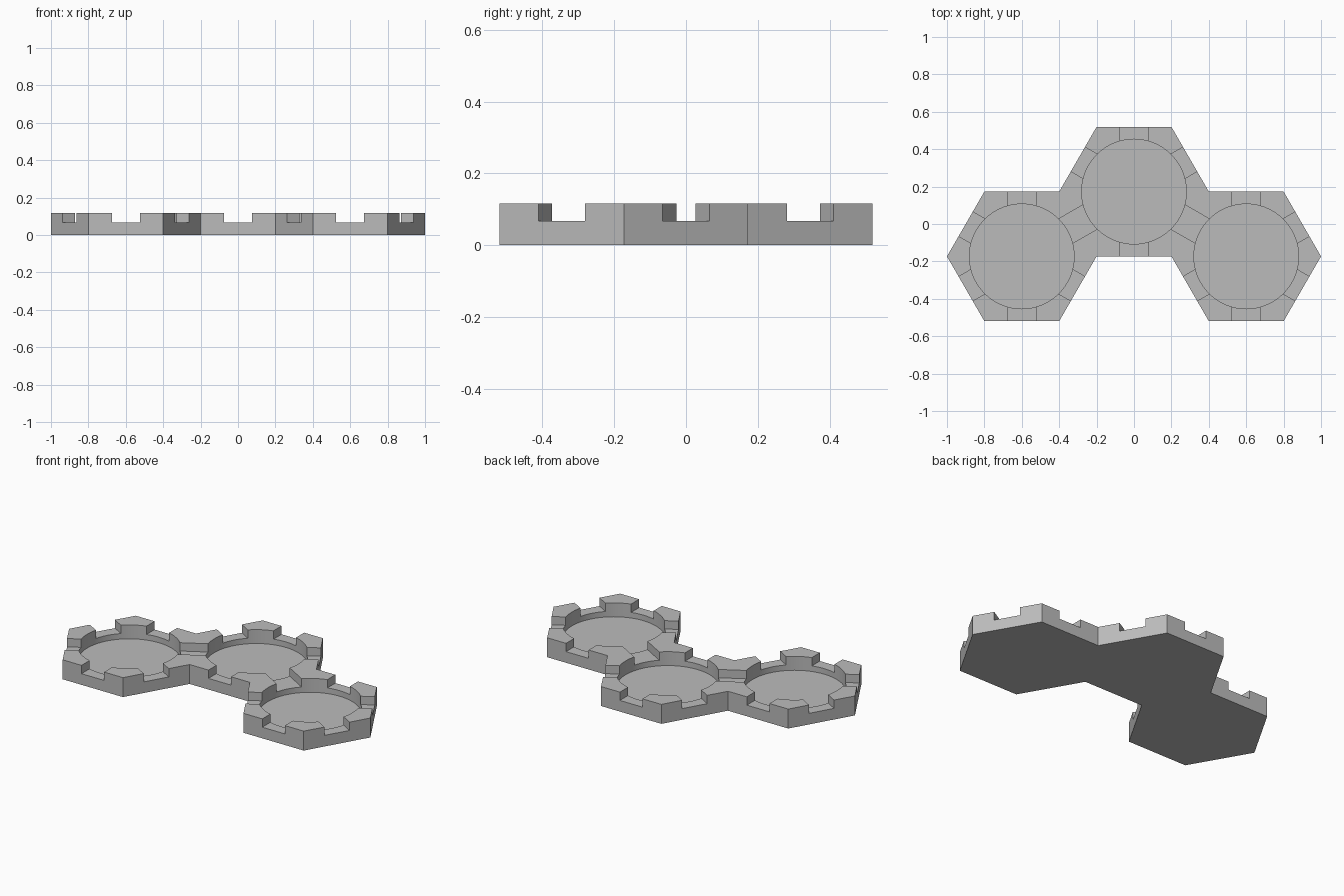
import bpy, bmesh, math
from mathutils import Vector

cube = bpy.data.objects.get("Cube")
if cube:
    bpy.data.objects.remove(cube, do_unlink=True)

R = 0.4                            # corner radius of a hexagon tile
APOTHEM = R * math.sqrt(3) / 2
HEIGHT, NOTCH_Z, WELL_Z = 0.1167, 0.0667, 0.0333
WELL_R, NOTCH_W = 0.28, 0.15
LEFT = Vector((0.6, -APOTHEM / 2, 0))
MIDDLE = Vector((0, APOTHEM / 2, 0))
RIGHT = Vector((-0.6, -APOTHEM / 2, 0))
TILES = (LEFT, MIDDLE, RIGHT)

grey = bpy.data.materials.new("grey")
grey.use_nodes = True
colour = (0.5, 0.5, 0.5, 1)
grey.diffuse_color = colour
grey.node_tree.nodes["Principled BSDF"].inputs["Base Color"].default_value = colour

# Three joined hexagon tiles, raised as one slab
bm = bmesh.new()
for c in TILES:
    corners = [c + Vector((R * math.cos(a), R * math.sin(a), 0))
               for a in (math.radians(60 * i) for i in range(6))]
    bm.faces.new([bm.verts.new(p) for p in corners])
bmesh.ops.remove_doubles(bm, verts=bm.verts[:], dist=0.001)
raised = bmesh.ops.extrude_face_region(bm, geom=bm.faces[:], use_keep_orig=True)["geom"]
bmesh.ops.translate(bm, vec=(0, 0, HEIGHT),
                    verts=[v for v in raised if isinstance(v, bmesh.types.BMVert)])
bmesh.ops.recalc_face_normals(bm, faces=bm.faces[:])
bmesh.ops.dissolve_limit(bm, angle_limit=0.01, verts=bm.verts[:], edges=bm.edges[:])
mesh = bpy.data.meshes.new("tile_tray")
bm.to_mesh(mesh)
bm.free()
mesh.materials.append(grey)
tray = bpy.data.objects.new("tile_tray", mesh)
bpy.context.collection.objects.link(tray)


def cut(cutter):
    """Subtract the cutter from the tray and discard it."""
    cutter.hide_render = True
    mod = tray.modifiers.new("cut", 'BOOLEAN')
    mod.operation = 'DIFFERENCE'
    mod.solver = 'EXACT'
    mod.object = cutter
    bpy.ops.object.select_all(action='DESELECT')
    tray.select_set(True)
    bpy.context.view_layer.objects.active = tray
    bpy.ops.object.modifier_apply(modifier=mod.name)
    bpy.data.objects.remove(cutter, do_unlink=True)


def cut_channel(start, end, degrees):
    """Cut a straight channel across the rims from one tile to another."""
    mid = (start + end) / 2
    length = (end - start).length + 2 * APOTHEM + 0.1
    bpy.ops.mesh.primitive_cube_add(size=1, location=(mid.x, mid.y, NOTCH_Z + 0.1),
                                    rotation=(0, 0, math.radians(degrees)))
    box = bpy.context.object
    box.scale = (length, NOTCH_W, 0.2)
    cut(box)


# Round wells
for c in TILES:
    bpy.ops.mesh.primitive_cylinder_add(vertices=72, radius=WELL_R, depth=0.2,
                                        location=(c.x, c.y, WELL_Z + 0.1))
    cut(bpy.context.object)

# Rim notches: every side of every tile, running through shared sides
for c in TILES:
    cut_channel(c, c, 90)
cut_channel(RIGHT, MIDDLE, 30)
cut_channel(MIDDLE, LEFT, 150)
cut_channel(RIGHT, RIGHT, 150)
cut_channel(LEFT, LEFT, 30)

# One material only, smooth well walls with sharp edges
tray.data.materials.clear()
tray.data.materials.append(grey)
for p in tray.data.polygons:
    p.material_index = 0
bpy.ops.object.select_all(action='DESELECT')
tray.select_set(True)
bpy.context.view_layer.objects.active = tray
bpy.ops.object.shade_smooth_by_angle(angle=math.radians(30))
